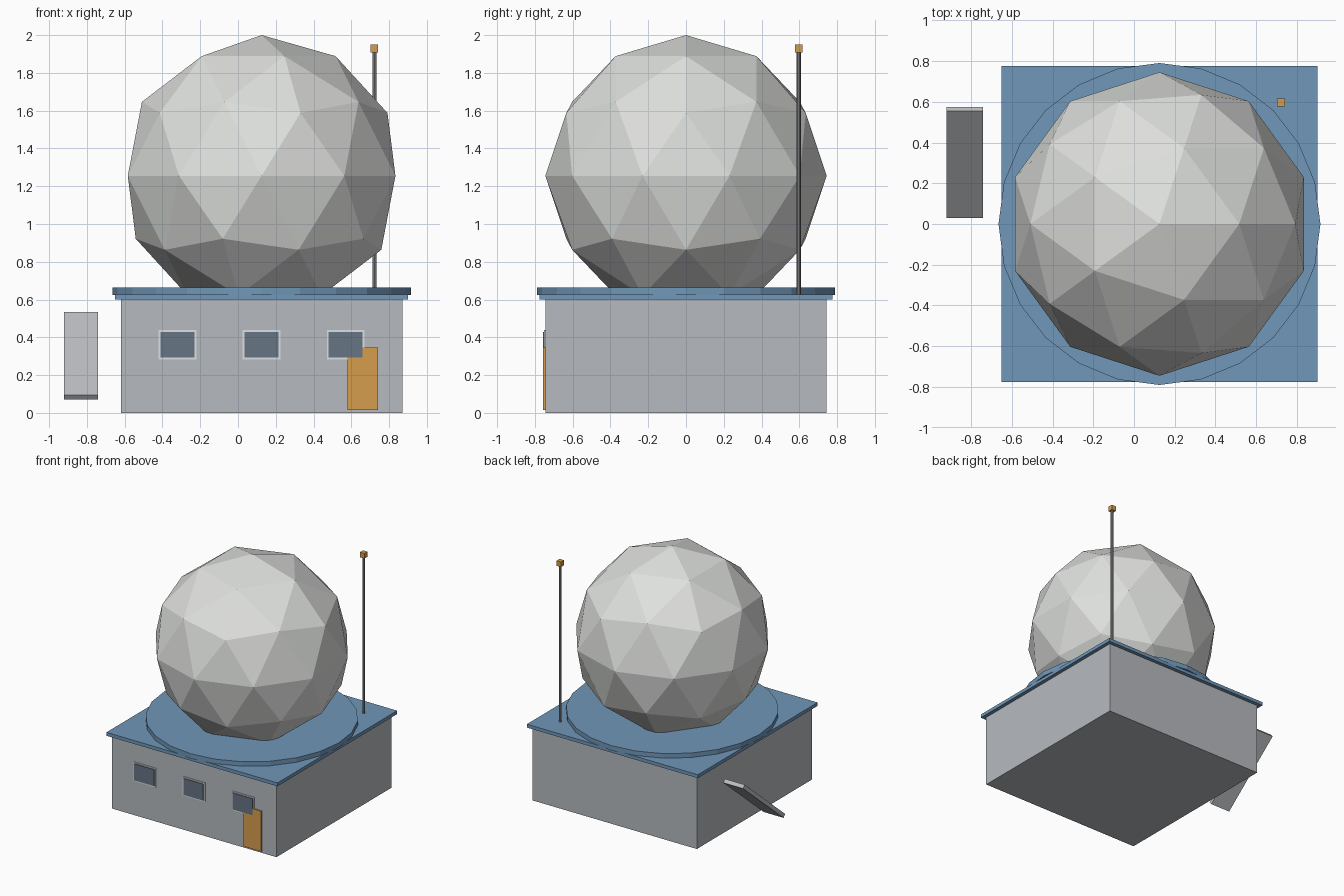
import bpy
import math

cube = bpy.data.objects.get("Cube")
if cube:
    bpy.data.objects.remove(cube, do_unlink=True)


def linear(c):
    c /= 255
    return c / 12.92 if c <= 0.04045 else ((c + 0.055) / 1.055) ** 2.4


def material(name, *rgb):
    color = [linear(c) for c in rgb] + [1.0]
    mat = bpy.data.materials.new(name)
    mat.use_nodes = True
    mat.diffuse_color = color
    mat.node_tree.nodes["Principled BSDF"].inputs["Base Color"].default_value = color
    return mat


wall = material("wall grey", 182, 186, 191)
roof = material("roof blue", 112, 151, 184)
shell = material("dome white", 222, 224, 221)
orange = material("orange", 214, 158, 78)
glass = material("window glass", 102, 117, 132)
trim = material("window trim", 222, 225, 228)
metal = material("mast metal", 148, 149, 152)
panel = material("panel grey", 190, 192, 197)


def finish(name, mat):
    obj = bpy.context.object
    obj.name = obj.data.name = name
    obj.data.materials.append(mat)
    return obj


def box(name, mat, center, size, tilt=0):
    bpy.ops.mesh.primitive_cube_add(size=1, location=center, rotation=(tilt, 0, 0))
    obj = finish(name, mat)
    obj.scale = size
    return obj


def cylinder(name, mat, x, y, radius, z0, z1, sides):
    bpy.ops.mesh.primitive_cylinder_add(vertices=sides, radius=radius, depth=z1 - z0,
                                        location=(x, y, (z0 + z1) / 2))
    return finish(name, mat)


CX = 0.125      # centre of the building
FRONT = -0.745  # front wall plane

# Building and roof
box("building", wall, (CX, 0, 0.3), (1.49, 1.49, 0.6))
box("roof_slab", roof, (CX, 0, 0.614), (1.55, 1.55, 0.028))
cylinder("dome_base", roof, CX, 0, 0.79, 0.625, 0.665, 24)

# Faceted dome
bpy.ops.mesh.primitive_ico_sphere_add(subdivisions=2, radius=0.745, location=(CX, 0, 1.255))
finish("dome", shell)

# Windows: thin trim plate with glass standing just proud of it
for side, x in (("right", -0.32), ("middle", CX), ("left", 0.57)):
    box(side + "_window_trim", trim, (x, FRONT - 0.002, 0.36), (0.2, 0.009, 0.155))
    box(side + "_window_glass", glass, (x, FRONT - 0.009, 0.36), (0.18, 0.008, 0.135))

# Door
box("door", orange, (0.66, FRONT - 0.005, 0.18), (0.16, 0.012, 0.33))

# Mast with beacon
cylinder("mast", metal, 0.722, 0.597, 0.011, 0.62, 1.915, 8)
box("beacon", orange, (0.722, 0.597, 1.928), (0.04, 0.04, 0.042))

# Tilted panel beside the building
box("side_panel", panel, (-0.83, 0.3025, 0.3025), (0.18, 0.685, 0.032), math.radians(40))
